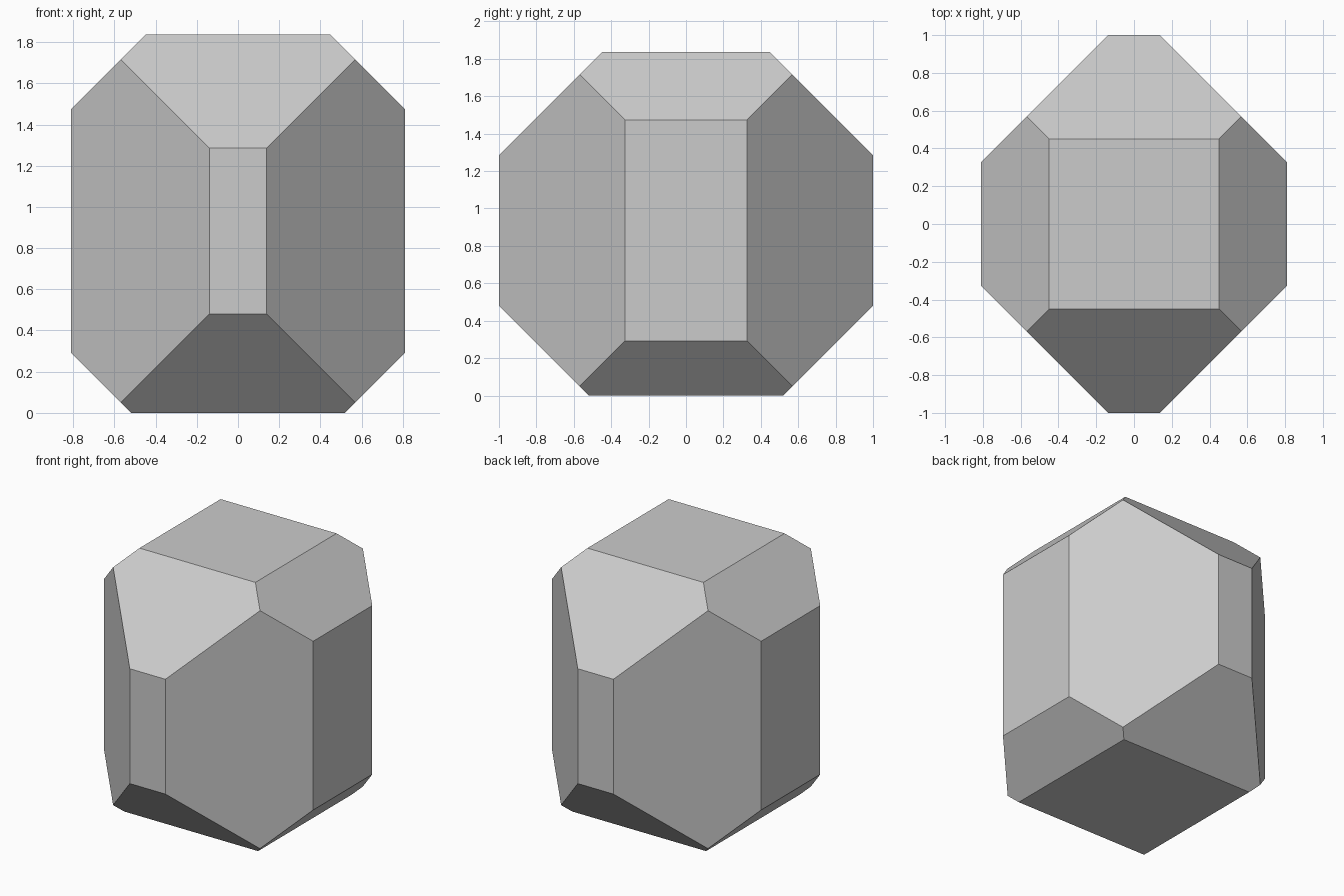
import bpy, bmesh
from mathutils import Vector, Matrix

if "Cube" in bpy.data.objects:
    bpy.data.objects.remove(bpy.data.objects["Cube"])

HALF_X, HALF_Y, HEIGHT = 0.811, 1.0, 1.836
MID_Z = 0.883      # height of the symmetry centre of the slanted facets
SIDE_SUM = 1.138   # |x| + |y| limit of the upright facets
SLANT_SUM = 1.402  # limit of the upper and lower slanted facets


def cut(bm, normal, limit):
    """Slice off everything beyond a plane and cap the opening."""
    n = Vector(normal)
    point = Vector((0, 0, MID_Z)) + n * (limit / n.length_squared)
    res = bmesh.ops.bisect_plane(
        bm, geom=bm.verts[:] + bm.edges[:] + bm.faces[:], dist=1e-5,
        plane_co=point, plane_no=n.normalized(), clear_outer=True)
    edges = [e for e in res["geom_cut"] if isinstance(e, bmesh.types.BMEdge)]
    bmesh.ops.edgeloop_fill(bm, edges=edges)


# Block
bm = bmesh.new()
bmesh.ops.create_cube(bm, size=1, matrix=Matrix.Translation((0, 0, HEIGHT / 2))
                      @ Matrix.Diagonal((2 * HALF_X, 2 * HALF_Y, HEIGHT, 1)))

# Diagonal facets across all twelve edges of the block
for a in (-1, 1):
    for b in (-1, 1):
        cut(bm, (a, b, 0), SIDE_SUM)
        cut(bm, (a, 0, b), SLANT_SUM)
        cut(bm, (0, a, b), SLANT_SUM)
bmesh.ops.recalc_face_normals(bm, faces=bm.faces[:])

mesh = bpy.data.meshes.new("faceted_crystal")
bm.to_mesh(mesh)
bm.free()
crystal = bpy.data.objects.new("faceted_crystal", mesh)
bpy.context.collection.objects.link(crystal)
